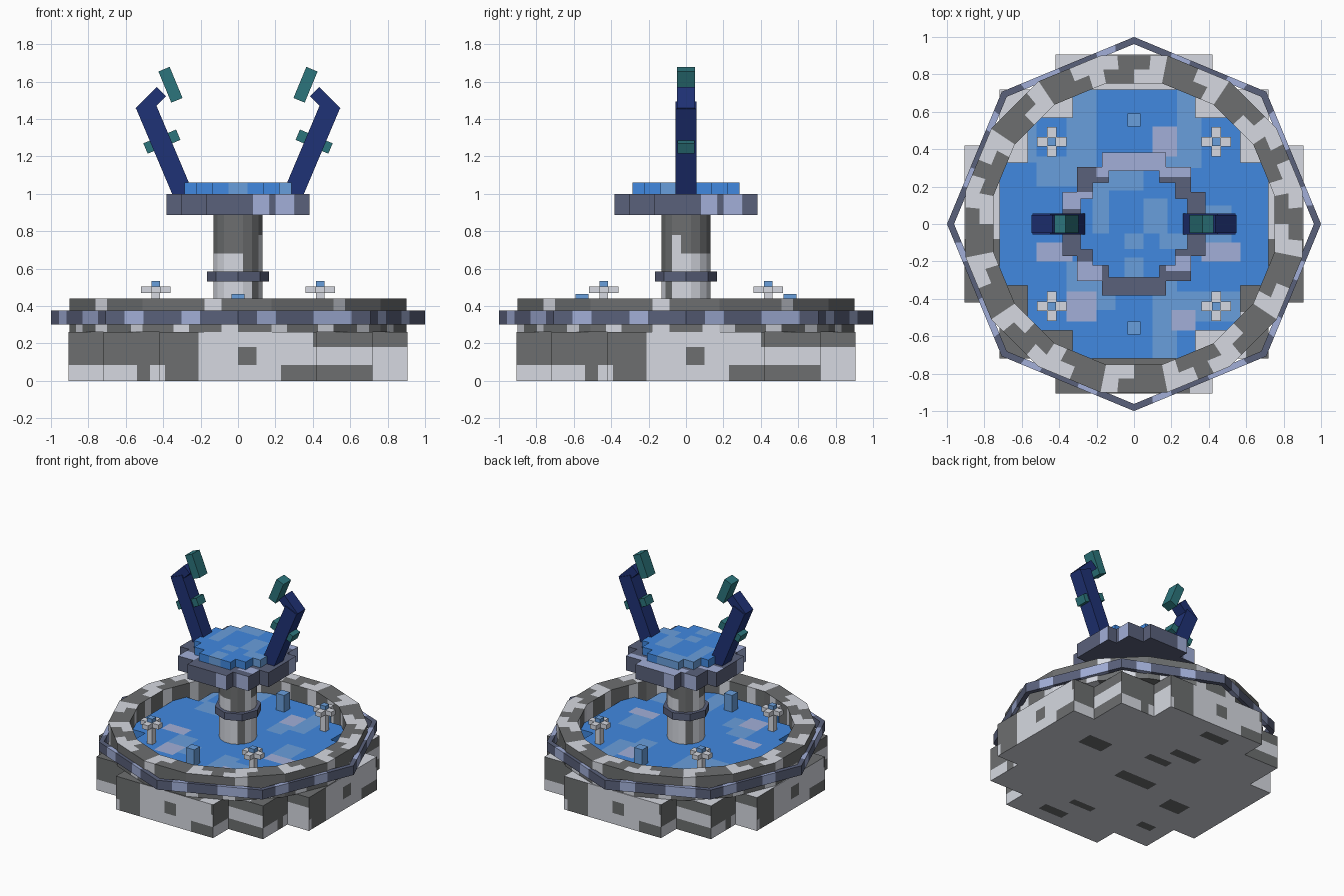
import bpy, bmesh, math
from mathutils import Vector, Matrix

if "Cube" in bpy.data.objects:
    bpy.data.objects.remove(bpy.data.objects["Cube"])

NAMES = {"dark_stone": "6D6F70", "light_stone": "D6D9E1", "slate": "5A617B", "periwinkle": "A2AFD8",
         "deep_blue": "4189E0", "soft_blue": "699FDC", "navy": "1F3276", "teal": "2C757C"}


def linear(h):
    s = [int(h[i:i + 2], 16) / 255 for i in (0, 2, 4)]
    return [c / 12.92 if c <= 0.04045 else ((c + 0.055) / 1.055) ** 2.4 for c in s] + [1]


MATS = {}
for name, code in NAMES.items():
    MATS[name] = bpy.data.materials.new(name)
    MATS[name].diffuse_color = linear(code)


def finish(bm, name, colors, rule=None):
    """Turn a bmesh into an object; rule(centre, normal) picks the colour index."""
    bmesh.ops.remove_doubles(bm, verts=bm.verts, dist=1e-5)
    bmesh.ops.recalc_face_normals(bm, faces=bm.faces)
    bm.normal_update()
    if rule:
        for f in bm.faces:
            f.material_index = int(rule(f.calc_center_median(), f.normal))
    me = bpy.data.meshes.new(name)
    bm.to_mesh(me)
    bm.free()
    for c in colors:
        me.materials.append(MATS[c])
    ob = bpy.data.objects.new(name, me)
    bpy.context.collection.objects.link(ob)
    return ob


def box(name, color, center, size, tilt=0):
    bm = bmesh.new()
    m = Matrix.Translation(center) @ Matrix.Rotation(tilt, 4, 'Y') @ Matrix.Diagonal((*size, 1))
    bmesh.ops.create_cube(bm, size=1, matrix=m)
    return finish(bm, name, [color])


def stepped(name, a, b, c, zs, cuts, colors, rule):
    """Stepped disc: two crossed slabs (a x b) plus a square c, cut on a grid for colouring."""
    g = sorted({s * v for v in [a, b, c] + cuts for s in (-1, 1)})
    n, nz = len(g) - 1, len(zs) - 1

    def inside(i, j, k):
        if not (0 <= i < n and 0 <= j < n and 0 <= k < nz):
            return False
        x, y = abs(g[i] + g[i + 1]) / 2, abs(g[j] + g[j + 1]) / 2
        return (x < a and y < b) or (x < b and y < a) or (x < c and y < c)

    bm = bmesh.new()
    for i in range(n):
        for j in range(n):
            for k in range(nz):
                if not inside(i, j, k):
                    continue
                for ax in range(3):
                    for side in (0, 1):
                        d = [0, 0, 0]
                        d[ax] = 2 * side - 1
                        if inside(i + d[0], j + d[1], k + d[2]):
                            continue
                        quad = []
                        for p, q in ((0, 0), (1, 0), (1, 1), (0, 1)):
                            o = [p, q]
                            o.insert(ax, side)
                            quad.append(bm.verts.new((g[i + o[0]], g[j + o[1]], zs[k + o[2]])))
                        bm.faces.new(quad)
    return finish(bm, name, colors, rule)


def ring(name, n, r_in, r_out, zs, div, phase, colors, rule):
    """n-sided ring with corner radii; every straight side is cut into div pieces."""
    bm = bmesh.new()
    section = [(r_in, zs[0])] + [(r_out, z) for z in zs] + [((r_in + r_out) / 2, zs[-1]), (r_in, zs[-1])]

    def point(i, r, z):
        k, t = divmod(i, div)
        p, q = [Vector((math.cos(w), math.sin(w), 0)) * r for w in
                (phase + 2 * math.pi * (k + e) / n for e in (0, 1))]
        return p.lerp(q, t / div) + Vector((0, 0, z))

    loops = [[bm.verts.new(point(i, r, z)) for r, z in section] for i in range(n * div)]
    m = len(section)
    for i in range(n * div):
        u, v = loops[i], loops[(i + 1) % (n * div)]
        for s in range(m):
            bm.faces.new((u[s], v[s], v[(s + 1) % m], u[(s + 1) % m]))

    def by_piece(c, nrm):
        w = (math.atan2(c.y, c.x) - phase) % (2 * math.pi)
        return rule(int(w / (2 * math.pi) * n * div), c, nrm)
    return finish(bm, name, colors, by_piece)


def along(c, n):
    """Position along a wall, running to the right when seen from outside."""
    return -n.y * c.x + n.x * c.y


def within(c, patches):
    return any(x0 < c.x < x1 and y0 < c.y < y1 for x0, x1, y0, y1 in patches)


# Stone base with mottled walls
def base_rule(c, n):
    if n.z > 0.5:
        return c.y > -0.08 or (c.x > 0.3 and c.y < -0.5 and c.x < 0.6)
    if n.z < -0.5:
        return not within(c, [(-.21, .1, -.1, 0), (-.23, 0, .39, .47), (-.21, 0, .72, .8), (-.1, .1, -.6, -.54),
                              (0, .21, -.8, -.72), (-.6, -.42, -.23, -.1), (-.1, .1, .23, .3),
                              (-.6, -.47, -.54, -.47), (.39, .6, .1, .23)])
    u = along(c, n)
    if u < -0.21:
        return c.z < 0.085 and not (-.54 < u < -.47 or -.39 < u)
    if u < 0.4:
        return not (0 < u < 0.1 and .09 < c.z < .18) and not (u > .23 and c.z < .085)
    return .085 < c.z < .18 or (c.z < .085 and u > .72)


stepped("base", .907, .42, .72, [0, .085, .18, .26],
        [0, .1, .23, .3, .4, .21, .39, .47, .54, .6, .08, .8],
        ["dark_stone", "light_stone"], base_rule)


# Pool rim
def rim_rule(i, c, n):
    k, j = divmod(i, 4)
    if n.z > 0.5:
        outer = math.hypot(c.x, c.y) > .835
        return j == 0 or (j == 1 and outer == (k % 2 == 0)) or (j == 3 and outer and k % 3 == 0)
    if c.z > 0.34 and n.x * c.x + n.y * c.y > 0:
        return j == 0 and k % 2 == 1
    return (k + j) % 3 == 0


f16 = math.cos(math.pi / 16)
ring("pool_rim", 16, .752 / f16, .9 / f16, [.26, .34, .44], 4, math.pi / 16,
     ["dark_stone", "light_stone"], rim_rule)

# Octagonal outer band
ring("outer_band", 8, .962, 1.0, [.302, .375], 7, 0, ["slate", "periwinkle"],
     lambda i, c, n: i % 7 in (1, 4) or i % 14 == 5)

# Pool water with lighter ripples
SOFT = [(-.52, -.2, .2, .36), (-.36, -.2, .36, .72), (.23, .36, .3, .72), (.1, .23, -.72, -.3),
        (.23, .57, -.52, -.36), (-.36, -.2, -.36, -.2), (.36, .52, -.1, .1), (-.72, -.52, .33, .57),
        (-.2, -.1, -.46, -.3), (.1, .23, .2, .36)]
PALE = [(.1, .23, .36, .52), (-.52, -.33, -.2, -.1), (.36, .57, -.2, -.1),
        (-.36, -.2, -.52, -.36), (.2, .33, -.57, -.46)]
stepped("pool_water", .72, .33, .57, [.26, .335], [.1, .2, .23, .3, .36, .46, .52],
        ["deep_blue", "soft_blue", "periwinkle"],
        lambda c, n: 2 if within(c, PALE) else within(c, SOFT))

# Central pillar and collar
ring("pillar", 16, .04, .133, [.3, .585, .68, .78, .89], 1, math.pi / 16, ["dark_stone", "light_stone"],
     lambda i, c, n: i % 8 == 6 and c.z < .78 or c.z < .68 and i % 8 not in (4, 5) or c.z < .58 and i % 8 == 4)
ring("pillar_collar", 8, .11, .167, [.53, .585], 1, 0, ["slate"], lambda i, c, n: 0)


# Upper bowl and its water
def bowl_rule(c, n):
    if n.z > 0.5:
        return (c.y > .25 and c.x > -.2) or within(c, [(-.39, -.2, .08, .17), (-.3, -.17, -.3, -.2),
                                                       (.17, .3, -.25, -.17)])
    if n.z < -0.5:
        return 0
    u = along(c, n)
    return .08 < u < .17 or .2 < u < .3


stepped("bowl", .383, .17, .305, [.887, 1.0], [.08, .2, .25], ["slate", "periwinkle"], bowl_rule)
stepped("bowl_water", .287, .135, .222, [1.0, 1.06], [.05, .18], ["deep_blue", "soft_blue"],
        lambda c, n: within(c, [(-.23, -.13, -.05, .23), (.05, .18, -.05, .14), (-.05, .06, -.14, 0),
                                (-.14, .05, .18, .29), (.135, .29, -.14, -.05), (-.05, .05, -.3, -.18)]))

# Pair of leaning arms with hooked heads and gem blocks
for s, side in ((-1, "left"), (1, "right")):
    a, b = Vector((.276, 0, .955)), Vector((.495, 0, 1.474))
    lean = math.atan2(b.x - a.x, b.z - a.z)
    mid = (a + b) / 2
    box(side + "_arm", "navy", (s * mid.x, 0, mid.z), (.106, .11, (b - a).length), s * lean)
    box(side + "_arm_head", "navy", (s * .467, 0, 1.49), (.07, .094, .162), -s * math.pi / 4)
    box(side + "_arm_block", "teal", (s * .407, 0, 1.279), (.19, .09, .06), s * lean)
    box(side + "_arm_tip", "teal", (s * .361, 0, 1.583), (.065, .094, .18), s * math.radians(22.5))

# Four water flowers
for x in (-.44, .44):
    for y in (-.44, .44):
        box("flower_stem", "light_stone", (x, y, .395), (.045, .045, .15))
        box("flower_petals_x", "light_stone", (x, y, .487), (.156, .05, .036))
        box("flower_petals_y", "light_stone", (x, y, .487), (.05, .156, .0358))
        box("flower_center", "soft_blue", (x, y, .512), (.047, .047, .046))

# Two water spouts
for y in (-.555, .555):
    box("water_spout", "soft_blue", (0, y, .4), (.07, .07, .13))

for m in bpy.data.materials:
    if m.users and not m.is_grease_pencil:
        m.use_nodes = True
        m.node_tree.nodes["Principled BSDF"].inputs["Base Color"].default_value = m.diffuse_color
